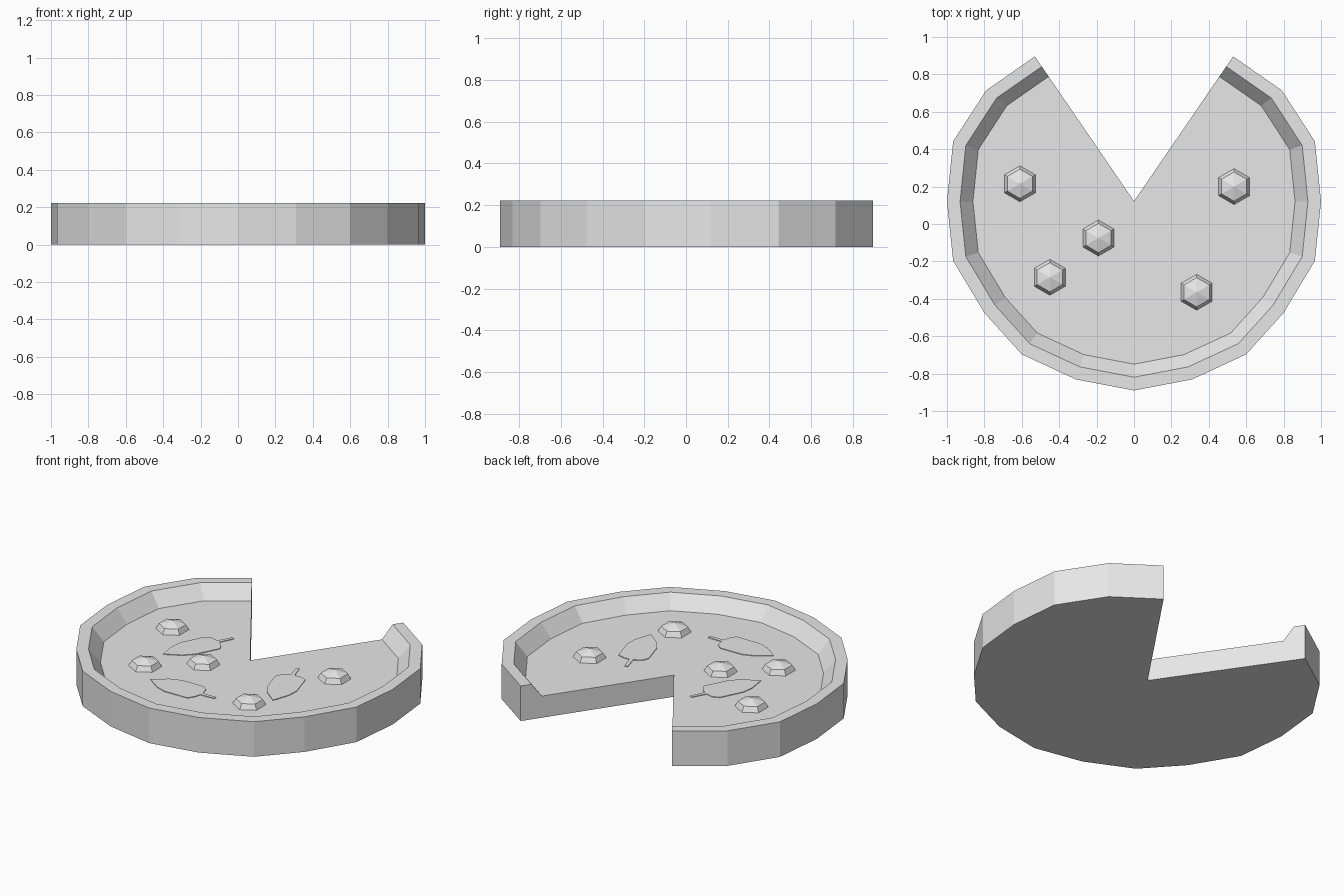
import bpy, bmesh
from math import sin, cos, pi, atan2, hypot
from mathutils import Vector, Matrix

cube = bpy.data.objects.get("Cube")
if cube:
    bpy.data.objects.remove(cube)

grey = bpy.data.materials.new("light_grey")
grey.use_nodes = True
grey.diffuse_color = (0.8, 0.8, 0.8, 1)
grey.node_tree.nodes["Principled BSDF"].inputs["Base Color"].default_value = (0.8, 0.8, 0.8, 1)

TOP, FLOOR = 0.222, 0.137
CENTRE = Vector((0, 0.122, 0))


def finish(name, bm):
    bmesh.ops.recalc_face_normals(bm, faces=bm.faces)
    mesh = bpy.data.meshes.new(name)
    bm.to_mesh(mesh)
    bm.free()
    mesh.materials.append(grey)
    obj = bpy.data.objects.new(name, mesh)
    bpy.context.collection.objects.link(obj)
    return obj


# Outline of the round with a missing slice, right half then mirrored
half = [(0.53, 0.896), (0.79, 0.715), (0.967, 0.442), (1, 0.12), (0.967, -0.197),
        (0.8, -0.475), (0.6, -0.697), (0.31, -0.831), (0, -0.89)]
outline = half + [(-x, y) for x, y in reversed(half[:-1])]


def ring(bm, scale, z):
    return [bm.verts.new(CENTRE + (Vector((x, y, 0)) - CENTRE) * scale + Vector((0, 0, z)))
            for x, y in outline]


def strip(bm, a, b):
    for i in range(len(a) - 1):
        bm.faces.new((a[i], a[i + 1], b[i + 1], b[i]))


# Raised crust: lofted profile with capped ends
bm = bmesh.new()
INNER = 0.861
rings = [ring(bm, s, z) for s, z in
         ((INNER, 0), (1, 0), (1, TOP), (0.93, TOP), (INNER, FLOOR))]
for a, b in zip(rings, rings[1:]):
    strip(bm, a, b)
for end in (0, -1):
    bm.faces.new([r[end] for r in rings])
finish("crust", bm)

# Flat base inside the crust, with the two cut sides
bm = bmesh.new()
low, high = ring(bm, INNER, 0), ring(bm, INNER, FLOOR)
low_mid = bm.verts.new(CENTRE)
high_mid = bm.verts.new(CENTRE + Vector((0, 0, FLOOR)))
for r, mid in ((low, low_mid), (high, high_mid)):
    for a, b in zip(r, r[1:]):
        bm.faces.new((a, b, mid))
for end in (0, -1):
    bm.faces.new((low[end], high[end], high_mid, low_mid))
finish("base", bm)

# Six-sided domed toppings
for n, (x, y) in enumerate([(-0.61, 0.215), (0.535, 0.2), (-0.19, -0.075),
                            (-0.45, -0.285), (0.335, -0.365)]):
    bm = bmesh.new()
    hexes = [[bm.verts.new((x + r * sin(k * pi / 3), y + r * cos(k * pi / 3), FLOOR + z))
              for k in range(6)] for r, z in ((0.096, 0), (0.078, 0.032))]
    tip = bm.verts.new((x, y, FLOOR + 0.055))
    for k in range(6):
        j = (k + 1) % 6
        bm.faces.new((hexes[0][k], hexes[0][j], hexes[1][j], hexes[1][k]))
        bm.faces.new((hexes[1][k], hexes[1][j], tip))
    finish(f"topping_{n + 1}", bm)

# Thin leaves with a stem, drawn from the tip along +x
leaf = [(0, 0), (0.09, -0.065), (0.16, -0.09), (0.32, -0.09), (0.345, -0.05), (0.355, -0.012),
        (0.45, -0.01), (0.45, 0.01), (0.355, 0.012), (0.345, 0.06), (0.31, 0.09),
        (0.16, 0.09), (0.09, 0.065)]
for n, (tip, stem) in enumerate([((-0.455, -0.1), (-0.25, 0.31)),
                                 ((-0.32, -0.42), (0.13, -0.415)),
                                 ((0.42, -0.25), (0.29, 0.185))]):
    dx, dy = stem[0] - tip[0], stem[1] - tip[1]
    bm = bmesh.new()
    face = bm.faces.new([bm.verts.new((x, y, 0)) for x, y in leaf])
    out = bmesh.ops.extrude_face_region(bm, geom=[face])
    for v in out["geom"]:
        if isinstance(v, bmesh.types.BMVert):
            v.co.z = 0.004
    obj = finish(f"leaf_{n + 1}", bm)
    obj.data.transform(Matrix.Translation((*tip, FLOOR)) @ Matrix.Rotation(atan2(dy, dx), 4, "Z")
                       @ Matrix.Diagonal((hypot(dx, dy) / 0.45, 1, 1, 1)))
